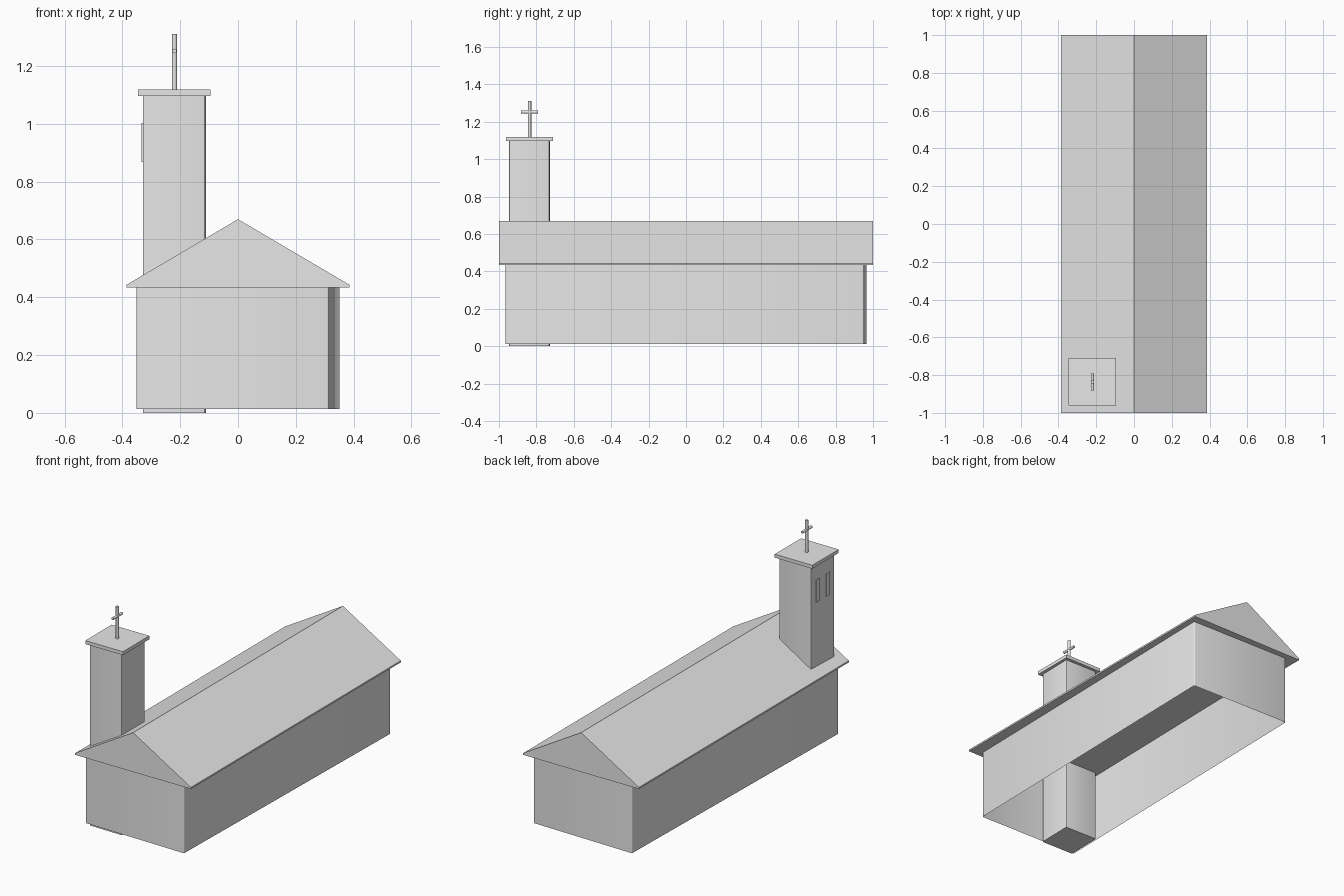
import bpy, bmesh, math
from mathutils import Matrix, Vector

if "Cube" in bpy.data.objects:
    bpy.data.objects.remove(bpy.data.objects["Cube"])

grey = bpy.data.materials.new("light_grey")
grey.use_nodes = True
colour = (0.8, 0.8, 0.8, 1)
grey.diffuse_color = colour
grey.node_tree.nodes["Principled BSDF"].inputs["Base Color"].default_value = colour

TURN = math.radians(-1.1)  # walls sit slightly turned under the roof
TOWER = Vector((-0.22, -0.836, 0))


def finish(name, bm, loc=(0, 0, 0), turn=0.0, smooth=False):
    bmesh.ops.recalc_face_normals(bm, faces=bm.faces)
    mesh = bpy.data.meshes.new(name)
    bm.to_mesh(mesh)
    bm.free()
    mesh.materials.append(grey)
    ob = bpy.data.objects.new(name, mesh)
    bpy.context.collection.objects.link(ob)
    ob.location = loc
    ob.rotation_euler.z = turn
    if smooth:
        bpy.ops.object.select_all(action='DESELECT')
        ob.select_set(True)
        bpy.context.view_layer.objects.active = ob
        bpy.ops.object.shade_smooth_by_angle(angle=math.radians(50))
    return ob


def box(name, size, loc, turn=0.0, round_corners=0.0, open_ends=False):
    bm = bmesh.new()
    bmesh.ops.create_cube(bm, size=1)
    bmesh.ops.scale(bm, vec=size, verts=bm.verts)
    if round_corners:
        uprights = [e for e in bm.edges
                    if abs(e.verts[0].co.z - e.verts[1].co.z) > size[2] / 2]
        bmesh.ops.bevel(bm, geom=uprights, offset=round_corners, segments=3,
                        affect='EDGES', profile=0.5)
    if open_ends:
        bm.normal_update()
        ends = [f for f in bm.faces if abs(f.normal.z) > 0.9]
        bmesh.ops.delete(bm, geom=ends, context='FACES_ONLY')
    return finish(name, bm, loc, turn, smooth=round_corners > 0)


def rod(name, radius, length, loc, matrix=Matrix()):
    bm = bmesh.new()
    bmesh.ops.create_cone(bm, cap_ends=True, segments=12, radius1=radius,
                          radius2=radius, depth=length, matrix=matrix)
    return finish(name, bm, loc, smooth=True)


# Nave walls: open shell under the roof
box("nave_walls", (0.667, 1.917, 0.42), (0, 0, 0.223), TURN, 0.008, True)

# Gabled roof: closed profile pushed along the building
bm = bmesh.new()
profile = [(-0.386, 0.433), (0.386, 0.433), (0.386, 0.443), (0, 0.67), (-0.386, 0.443)]
gable = bm.faces.new([bm.verts.new((x, -1, z)) for x, z in profile])
side = bmesh.ops.extrude_face_region(bm, geom=[gable], use_keep_orig=True)
moved = [v for v in side["geom"] if isinstance(v, bmesh.types.BMVert)]
bmesh.ops.translate(bm, vec=(0, 2, 0), verts=moved)
finish("roof", bm)

# Bell tower and its cap
box("tower", (0.215, 0.215, 1.097), TOWER + Vector((0, 0, 0.5485)), TURN, 0.004)
box("tower_cap", (0.251, 0.251, 0.021), TOWER + Vector((0, 0, 1.1075)))

# Pair of slim window plates on the tower's outer side
spin = Matrix.Rotation(TURN, 3, 'Z')
for label, y in (("front", -0.047), ("back", 0.047)):
    spot = TOWER + spin @ Vector((-0.108, y, 0.935))
    box("tower_window_" + label, (0.009, 0.032, 0.135), spot, TURN)

# Cross on top
rod("cross_post", 0.009, 0.195, TOWER + Vector((0, 0, 1.2125)))
rod("cross_arm", 0.008, 0.09, TOWER + Vector((0, 0, 1.252)),
    Matrix.Rotation(math.pi / 2, 4, 'X'))
